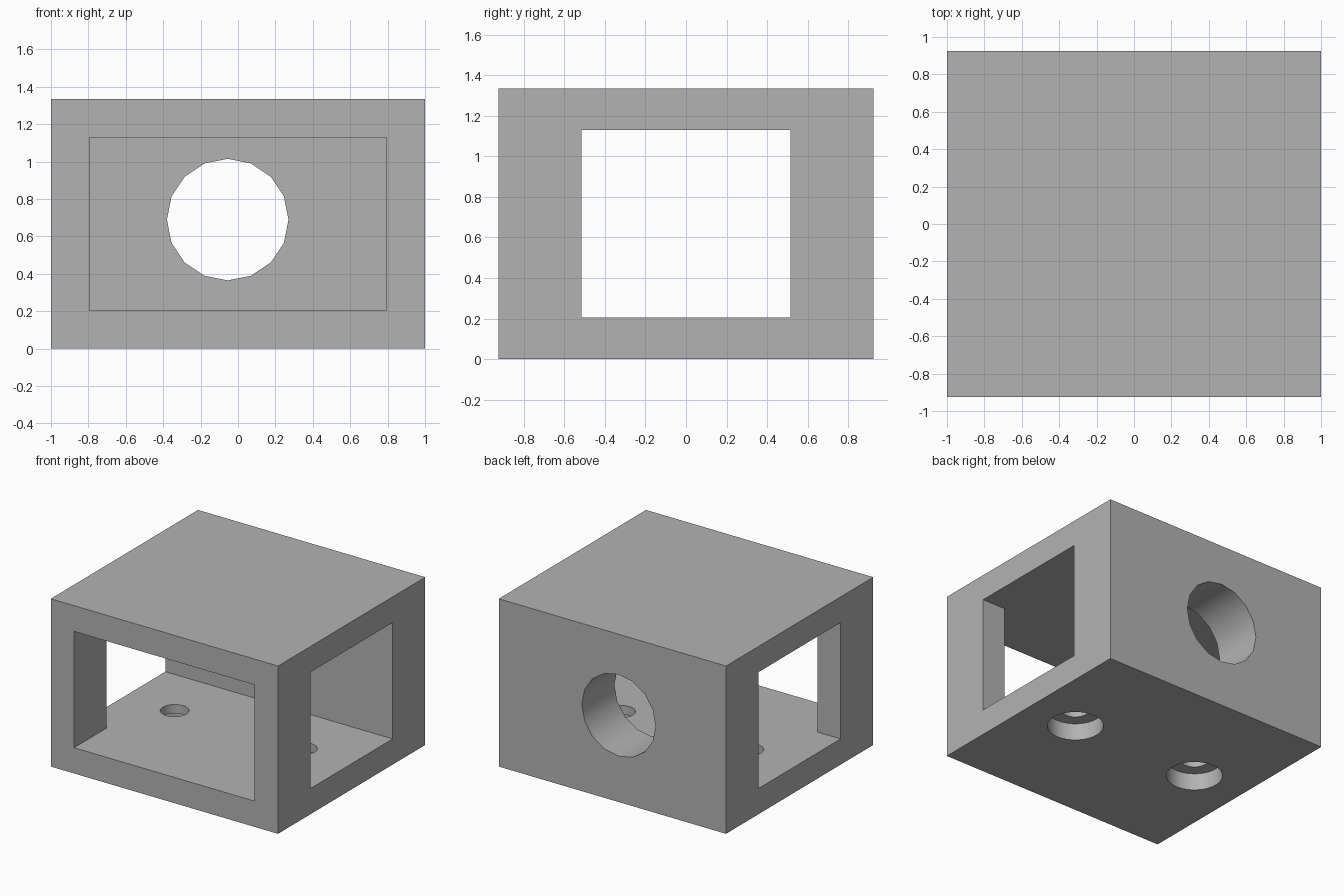
import bpy
import bmesh
from math import radians, cos, sin, pi

old = bpy.data.objects.get("Cube")
if old:
    bpy.data.objects.remove(old, do_unlink=True)

WIDTH, DEPTH, HEIGHT = 2.0, 1.85, 1.335
OPEN_X, OPEN_Y = 0.795, 0.515      # half sizes of the openings
FLOOR, CEILING = 0.205, 1.13

grey = bpy.data.materials.new("plain grey")
grey.use_nodes = True
colour = (0.45, 0.45, 0.45, 1)
grey.diffuse_color = colour
grey.node_tree.nodes["Principled BSDF"].inputs["Base Color"].default_value = colour


def prism(name, outline, low, high):
    """Extrude a flat outline upward from low to high."""
    bm = bmesh.new()
    base = bm.faces.new([bm.verts.new((x, y, low)) for x, y in outline])
    top = bmesh.ops.extrude_face_region(bm, geom=[base])["geom"]
    verts = [g for g in top if isinstance(g, bmesh.types.BMVert)]
    bmesh.ops.translate(bm, verts=verts, vec=(0, 0, high - low))
    bmesh.ops.recalc_face_normals(bm, faces=bm.faces)
    mesh = bpy.data.meshes.new(name)
    bm.to_mesh(mesh)
    bm.free()
    mesh.materials.append(grey)
    obj = bpy.data.objects.new(name, mesh)
    bpy.context.collection.objects.link(obj)
    return obj


def circle(x, y, radius, sides):
    return [(x + radius * cos(2 * pi * i / sides),
             y + radius * sin(2 * pi * i / sides)) for i in range(sides)]


def cut(target, cutter):
    """Subtract the cutter from the target and discard it."""
    cutter.hide_render = True
    mod = target.modifiers.new("cut", 'BOOLEAN')
    mod.operation, mod.solver, mod.object = 'DIFFERENCE', 'EXACT', cutter
    bpy.context.view_layer.objects.active = target
    bpy.ops.object.modifier_apply(modifier=mod.name)
    bpy.data.objects.remove(cutter, do_unlink=True)


# Solid block
w, d = WIDTH / 2, DEPTH / 2
housing = prism("housing", [(-w, -d), (w, -d), (w, d), (-w, d)], 0, HEIGHT)

# Chamber open to the front and to both sides
half = [(OPEN_X, -d - 0.1), (OPEN_X, -OPEN_Y), (w + 0.1, -OPEN_Y), (w + 0.1, OPEN_Y)]
chamber = half + [(-x, y) for x, y in reversed(half)]
cut(housing, prism("chamber_cutter", chamber, FLOOR, CEILING))

# Round port through the thick back wall
port = prism("port_cutter", circle(-0.055, 0.69, 0.325, 16), -d - 0.1, -0.3)
port.rotation_euler.x = radians(90)
bpy.context.view_layer.update()
cut(housing, port)

# Counterbored screw holes in the floor
for side in (-1, 1):
    x = side * 0.565
    cut(housing, prism("counterbore_cutter", circle(x, 0.01, 0.204, 32), -0.1, 0.135))
    cut(housing, prism("screw_hole_cutter", circle(x, 0.01, 0.104, 32), 0.05, 0.3))

# Smooth bores, crisp edges
bpy.ops.object.select_all(action='DESELECT')
housing.select_set(True)
bpy.context.view_layer.objects.active = housing
bpy.ops.object.shade_smooth_by_angle(angle=radians(30))
